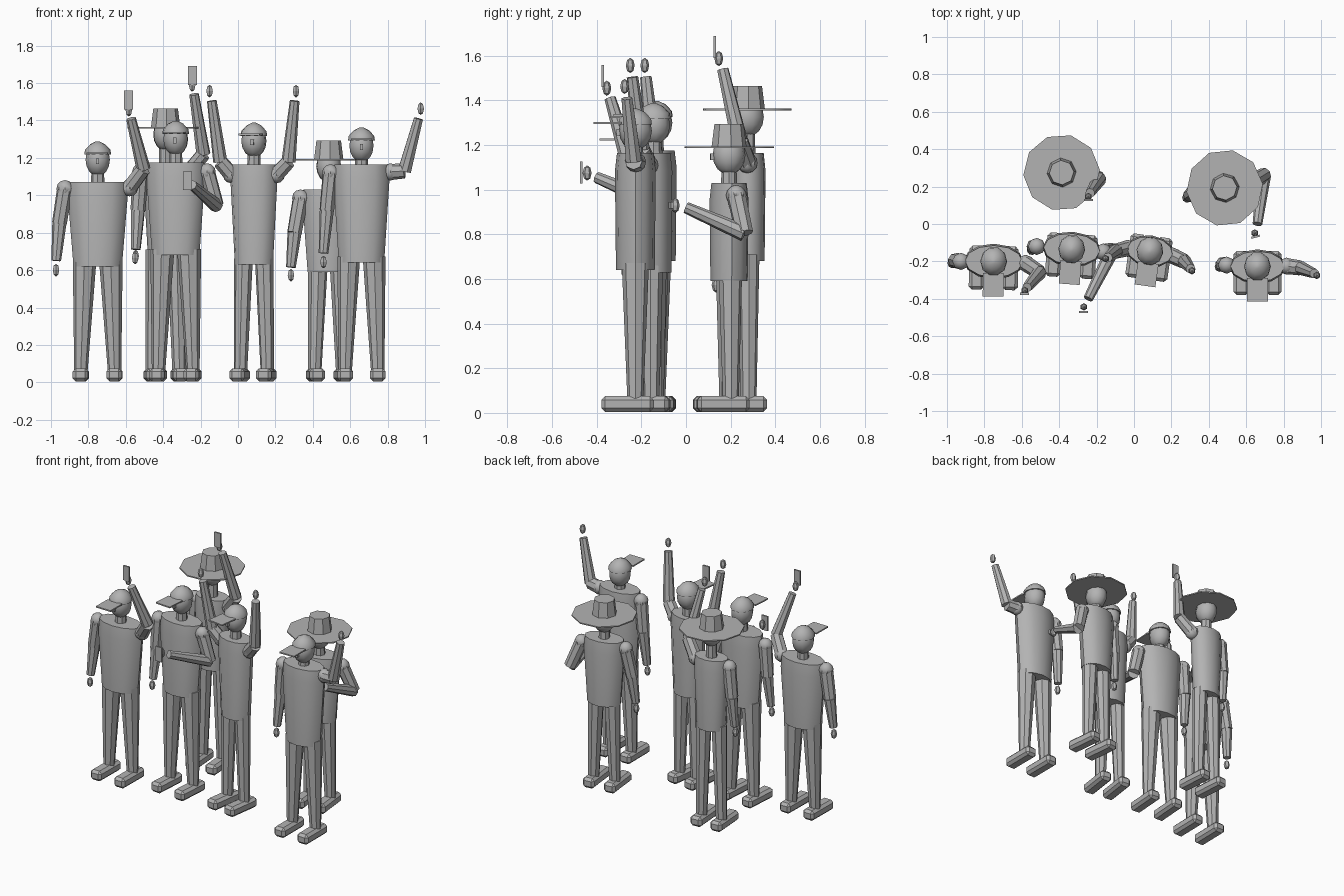
import bpy, bmesh, math
from mathutils import Vector, Matrix

if "Cube" in bpy.data.objects:
    bpy.data.objects.remove(bpy.data.objects["Cube"])

grey = bpy.data.materials.new("plain grey")
grey.diffuse_color = (0.45, 0.45, 0.45, 1)
grey.use_nodes = True
grey.node_tree.nodes["Principled BSDF"].inputs["Base Color"].default_value = grey.diffuse_color


def finish(name, bm, smooth=True):
    bmesh.ops.recalc_face_normals(bm, faces=bm.faces)
    me = bpy.data.meshes.new(name)
    bm.to_mesh(me)
    bm.free()
    me.materials.append(grey)
    ob = bpy.data.objects.new(name, me)
    bpy.context.collection.objects.link(ob)
    if smooth:
        bpy.ops.object.select_all(action='DESELECT')
        ob.select_set(True)
        bpy.context.view_layer.objects.active = ob
        bpy.ops.object.shade_smooth_by_angle(angle=math.radians(40))
    return ob


def limb(name, a, b, ra, rb, sides=8):
    """Tapered cylinder between two points."""
    a, b = Vector(a), Vector(b)
    d = b - a
    m = Matrix.Translation((a + b) / 2) @ d.to_track_quat('Z', 'Y').to_matrix().to_4x4()
    bm = bmesh.new()
    bmesh.ops.create_cone(bm, cap_ends=True, segments=sides, radius1=ra, radius2=rb,
                          depth=d.length, matrix=m)
    return finish(name, bm)


def ball(name, m, scale, u=8, v=6, smooth=True):
    bm = bmesh.new()
    bmesh.ops.create_uvsphere(bm, u_segments=u, v_segments=v, radius=1,
                              matrix=m @ Matrix.Diagonal((*scale, 1)))
    return finish(name, bm, smooth)


def box(name, m, size, bevel=0):
    bm = bmesh.new()
    bmesh.ops.create_cube(bm, size=1, matrix=m @ Matrix.Diagonal((*size, 1)))
    if bevel:
        bmesh.ops.bevel(bm, geom=bm.edges[:], offset=bevel, segments=1, affect='EDGES')
    return finish(name, bm, False)


def loft(name, m, rings, sides):
    """Stack of elliptical rings (z, half width, half depth)."""
    bm = bmesh.new()
    loops = []
    for z, w, d in rings:
        loops.append([bm.verts.new(m @ Vector((w * math.cos(t), d * math.sin(t), z)))
                      for t in (2 * math.pi * i / sides for i in range(sides))])
    for lo, hi in zip(loops, loops[1:]):
        for i in range(sides):
            j = (i + 1) % sides
            bm.faces.new((lo[i], lo[j], hi[j], hi[i]))
    bm.faces.new(loops[0])
    bm.faces.new(loops[-1])
    return finish(name, bm)


def arm(shoulder, elbow, wrist, hand):
    s, e, w, h = map(Vector, (shoulder, elbow, wrist, hand))
    ball("shoulder", Matrix.Translation(s), (0.046, 0.046, 0.046))
    limb("upper_arm", s, e, 0.043, 0.040)
    limb("forearm", e, w, 0.038, 0.026)
    ball("hand", Matrix.Translation(h), (0.02, 0.02, 0.034), 6, 4, False)


def person(x, y, yaw, hips, chest, w, foot, brim, hat):
    """w = widest half width, brim = height of the hat brim."""
    m = Matrix.Translation((x, y, 0)) @ Matrix.Rotation(math.radians(yaw), 4, 'Z')
    T = Matrix.Translation
    depth = 0.045 + w * 0.31
    loft("torso", m, [(hips, w * 0.81, depth * 0.95), (chest - 0.08, w, depth),
                      (chest, w * 0.96, depth * 0.9)], 12)
    # legs and shoes
    for s in (-1, 1):
        limb("leg", m @ Vector((s * foot, 0, 0.06)), m @ Vector((s * foot * 0.78, 0, hips + 0.03)),
             0.036, foot * 0.70)
        box("shoe", m @ T((s * foot, -0.035, 0.04)), (0.083, 0.235, 0.07), 0.017)
    # neck, head and nose
    limb("neck", m @ Vector((0, 0, chest - 0.01)), m @ Vector((0, 0, brim - 0.10)), 0.036, 0.034)
    ball("head", m @ T((0, 0, brim - 0.035)), (0.068, 0.074, 0.088), 10, 8)
    box("nose", m @ T((0, -0.076, brim - 0.042)), (0.018, 0.018, 0.03))
    if hat == "cap":
        loft("cap_dome", m, [(brim - 0.008, 0.072, 0.078), (brim + 0.018, 0.068, 0.074),
                             (brim + 0.048, 0.040, 0.045), (brim + 0.063, 0.010, 0.011)], 10)
        box("cap_visor", m @ T((0, -0.125, brim)), (0.112, 0.125, 0.009))
    else:
        loft("hat_brim", m, [(brim - 0.004, 0.205, 0.205), (brim + 0.004, 0.205, 0.205)], 10)
        loft("hat_crown", m, [(brim, 0.079, 0.079), (brim + 0.104, 0.066, 0.066)], 8)


def phone(x, y, z):
    box("phone", Matrix.Translation((x, y, z)), (0.047, 0.011, 0.1))


# front row, left to right
person(-0.75, -0.20, -1, 0.62, 1.07, 0.16, 0.09, 1.225, "cap")
arm((-0.925, -0.20, 1.035), (-0.955, -0.195, 0.85), (-0.972, -0.21, 0.65), (-0.973, -0.215, 0.60))
arm((-0.58, -0.21, 1.04), (-0.505, -0.26, 1.14), (-0.572, -0.34, 1.41), (-0.584, -0.355, 1.455))
phone(-0.585, -0.373, 1.51)

person(-0.333, -0.135, -4, 0.68, 1.175, 0.157, 0.092, 1.335, "cap")
arm((-0.52, -0.12, 1.125), (-0.535, -0.12, 0.92), (-0.547, -0.14, 0.71), (-0.55, -0.145, 0.665))
arm((-0.165, -0.15, 1.125), (-0.115, -0.14, 0.945), (-0.245, -0.40, 1.055), (-0.268, -0.443, 1.075))
phone(-0.27, -0.47, 1.077)

person(0.085, -0.145, -8, 0.63, 1.165, 0.127, 0.072, 1.325, "cap")
arm((-0.035, -0.13, 1.11), (-0.095, -0.145, 1.18), (-0.14, -0.18, 1.505), (-0.152, -0.185, 1.557))
arm((0.205, -0.17, 1.11), (0.27, -0.20, 1.18), (0.303, -0.24, 1.505), (0.31, -0.25, 1.557))

person(0.66, -0.227, 0, 0.64, 1.165, 0.15, 0.087, 1.30, "cap")
arm((0.495, -0.22, 1.12), (0.475, -0.215, 0.92), (0.457, -0.23, 0.69), (0.457, -0.235, 0.643))
arm((0.815, -0.225, 1.125), (0.89, -0.235, 1.13), (0.965, -0.265, 1.41), (0.977, -0.275, 1.463))

# back row with wide hats
person(-0.387, 0.275, 4, 0.68, 1.165, 0.118, 0.072, 1.36, "wide")
arm((-0.515, 0.265, 1.12), (-0.535, 0.265, 0.92), (-0.545, 0.25, 0.72), (-0.547, 0.245, 0.675))
arm((-0.265, 0.275, 1.12), (-0.185, 0.24, 1.22), (-0.235, 0.165, 1.54), (-0.245, 0.147, 1.588))
phone(-0.244, 0.128, 1.64)

person(0.485, 0.193, 6, 0.59, 1.03, 0.14, 0.075, 1.19, "wide")
arm((0.335, 0.175, 0.985), (0.302, 0.155, 0.80), (0.283, 0.14, 0.615), (0.283, 0.135, 0.573))
arm((0.635, 0.225, 0.975), (0.695, 0.262, 0.805), (0.66, 0.0, 0.92), (0.645, -0.048, 0.93))
box("phone", Matrix.Translation((0.65, -0.068, 0.93)) @ Matrix.Rotation(0.25, 4, 'Z'),
    (0.047, 0.011, 0.03))
